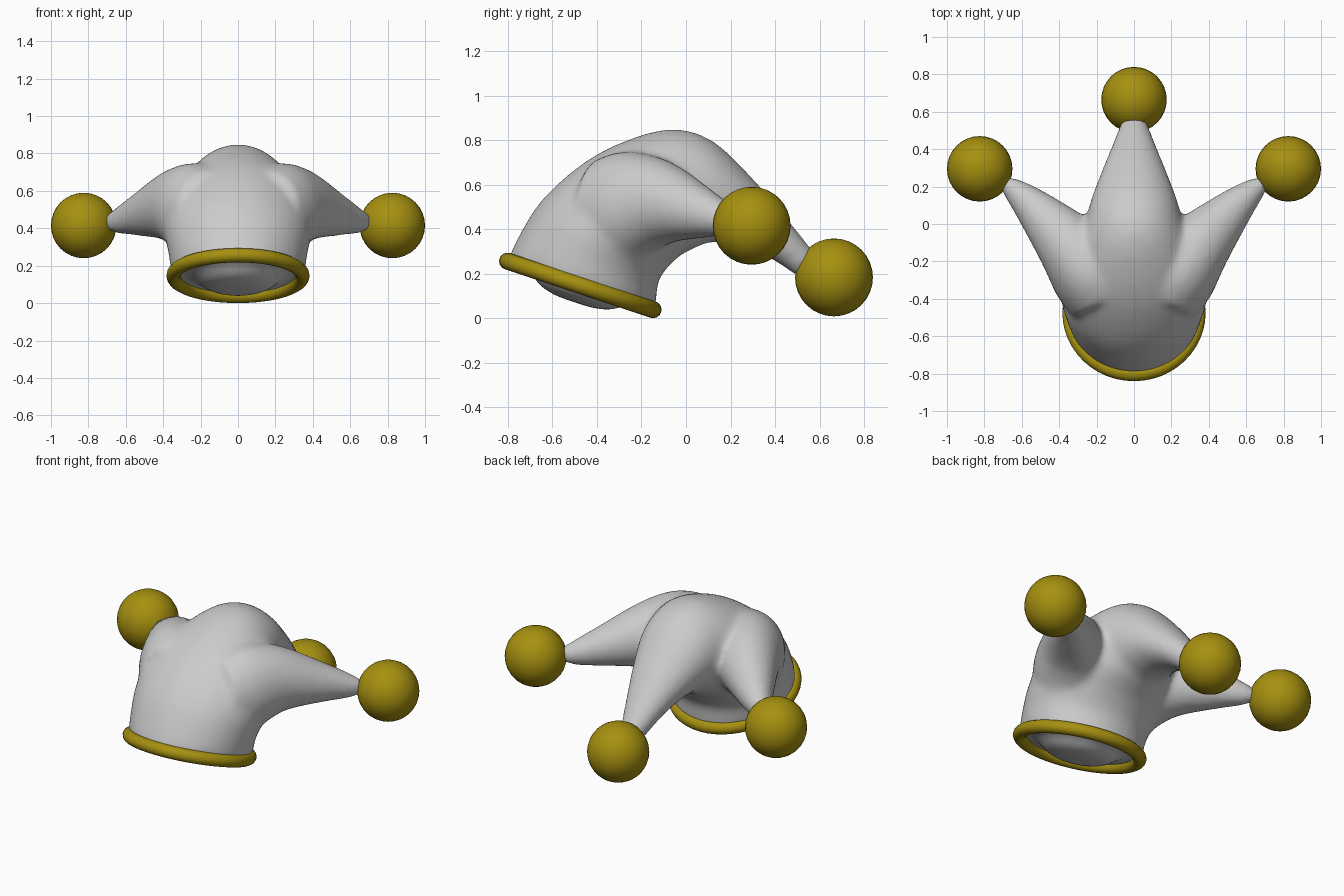
import bpy, bmesh, math
from mathutils import Vector

if "Cube" in bpy.data.objects:
    bpy.data.objects.remove(bpy.data.objects["Cube"])

gold = bpy.data.materials.new("gold")
gold.diffuse_color = (0.38, 0.28, 0.005, 1)
gold.use_nodes = True
gold.node_tree.nodes["Principled BSDF"].inputs["Base Color"].default_value = gold.diffuse_color
SIDES = 32
STEPS = 3


def spline(p0, p1, p2, p3, t):
    """Smooth curve from p1 to p2."""
    return 0.5 * (2 * p1 + (p2 - p0) * t + (2 * p0 - 5 * p1 + 4 * p2 - p3) * t * t
                  + (3 * p1 - p0 - 3 * p2 + p3) * t ** 3)


def loft(bm, sections):
    """Closed smooth tube through elliptical sections (centre, half axis u, half axis v)."""
    n = len(sections)
    smooth = []
    for i in range(n - 1):
        four = [sections[min(max(k, 0), n - 1)] for k in range(i - 1, i + 3)]
        for s in range(STEPS):
            smooth.append([spline(*(q[m] for q in four), s / STEPS) for m in range(3)])
    smooth.append(sections[-1])
    rings = []
    for c, u, v in smooth:
        rings.append([bm.verts.new(c + u * math.cos(a) + v * math.sin(a))
                      for a in (2 * math.pi * i / SIDES for i in range(SIDES))])
    for r0, r1 in zip(rings, rings[1:]):
        for i in range(SIDES):
            j = (i + 1) % SIDES
            bm.faces.new((r0[i], r0[j], r1[j], r1[i]))
    bm.faces.new(rings[0][::-1])
    bm.faces.new(rings[-1])


rim_c = Vector((0, -0.475, 0.147))
rim_d = Vector((0, 0.949, -0.316))
rim_n = Vector((0, -0.316, -0.949))
bm = bmesh.new()

# Crown and back horn: padded underside first, then sections as upper y,z / lower y,z / half width
sections = [(rim_c + rim_n * h, Vector((r, 0, 0)), rim_d * -r)
            for r, h in ((0.03, 0.08), (0.1, 0.077), (0.18, 0.055),
                         (0.235, 0.01), (0.30, -0.01))]
for ty, tz, by, bz, w in (
        (-0.80, 0.255, -0.14, 0.035, 0.35), (-0.745, 0.38, -0.125, 0.16, 0.372),
        (-0.64, 0.54, -0.08, 0.23, 0.395), (-0.45, 0.705, -0.02, 0.285, 0.385),
        (-0.25, 0.805, 0.05, 0.32, 0.325), (-0.05, 0.85, 0.10, 0.34, 0.26),
        (0.13, 0.79, 0.16, 0.34, 0.225), (0.32, 0.605, 0.23, 0.33, 0.175),
        (0.46, 0.44, 0.36, 0.28, 0.12), (0.59, 0.28, 0.51, 0.18, 0.065)):
    top, low = Vector((0, ty, tz)), Vector((0, by, bz))
    sections.append(((top + low) / 2, Vector((w, 0, 0)), (top - low) / 2))
loft(bm, sections)

# Side horns: centre, heading in degrees from x, half width, half height
for s in (1, -1):
    sections = []
    for x, y, z, yaw, w, h in (
            (0.13, -0.40, 0.48, 62, 0.22, 0.23), (0.23, -0.27, 0.49, 58, 0.215, 0.26),
            (0.36, -0.10, 0.52, 48, 0.175, 0.19), (0.53, 0.08, 0.475, 45, 0.11, 0.115),
            (0.63, 0.175, 0.445, 43, 0.07, 0.075), (0.70, 0.23, 0.43, 42, 0.035, 0.04)):
        a = math.radians(yaw)
        sections.append((Vector((s * x, y, z)),
                         Vector((math.sin(a) * w, -s * math.cos(a) * w, 0)),
                         Vector((0, 0, h))))
    loft(bm, sections)
bmesh.ops.recalc_face_normals(bm, faces=bm.faces)
mesh = bpy.data.meshes.new("hat")
bm.to_mesh(mesh)
bm.free()
hat = bpy.data.objects.new("hat", mesh)
bpy.context.collection.objects.link(hat)

# Merge the horns into one soft cloth surface
remesh = hat.modifiers.new("merge", 'REMESH')
remesh.mode = 'VOXEL'
remesh.voxel_size = 0.018
remesh.use_smooth_shade = True
soften = hat.modifiers.new("soften", 'SMOOTH')
soften.factor = 0.5
soften.iterations = 14

# Brim roll
bpy.ops.mesh.primitive_torus_add(major_radius=0.345, minor_radius=0.038,
                                 major_segments=48, minor_segments=16,
                                 location=rim_c, rotation=(math.radians(-18.4), 0, 0))
brim = bpy.context.object
brim.name = "brim"
brim.data.materials.append(gold)
bpy.ops.object.shade_smooth()

# Bobbles on the horn tips
for name, loc in (("bobble_right", (0.825, 0.295, 0.415)),
                  ("bobble_left", (-0.825, 0.295, 0.415)),
                  ("bobble_back", (0, 0.665, 0.183))):
    bpy.ops.mesh.primitive_uv_sphere_add(segments=32, ring_count=16, radius=0.175, location=loc)
    ball = bpy.context.object
    ball.name = name
    ball.data.materials.append(gold)
    bpy.ops.object.shade_smooth()
